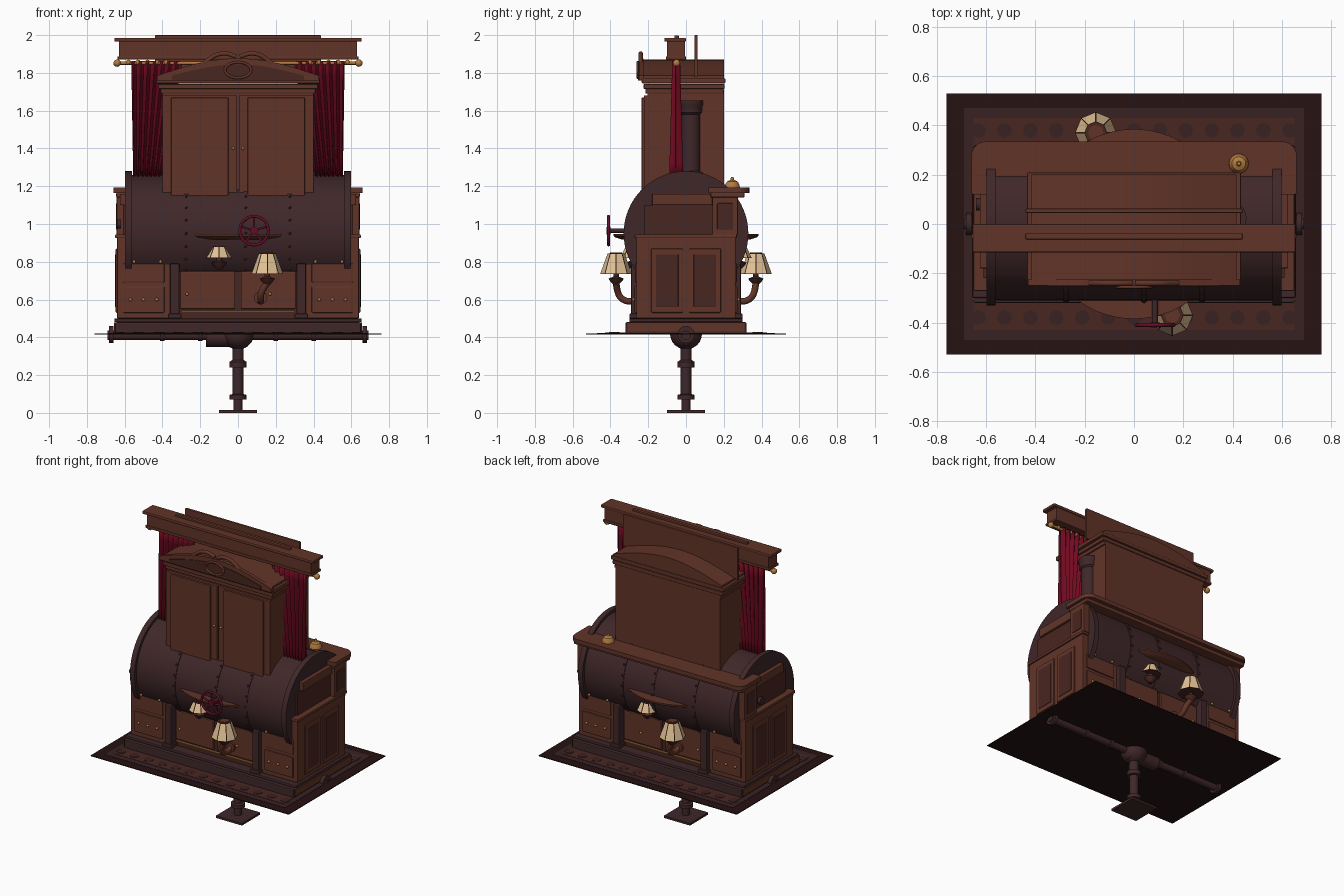
import bpy, bmesh, math
from mathutils import Matrix, Vector

cube = bpy.data.objects.get("Cube")
if cube:
    bpy.data.objects.remove(cube, do_unlink=True)


def material(name, *color):
    mat = bpy.data.materials.new(name)
    mat.use_nodes = True
    rgba = (*color, 1)
    mat.diffuse_color = rgba
    bsdf = next(n for n in mat.node_tree.nodes if n.type == 'BSDF_PRINCIPLED')
    bsdf.inputs["Base Color"].default_value = rgba
    bsdf.inputs["Roughness"].default_value = 0.8
    return mat


wood = material("mahogany wood", .12, .034, .021)
dark_wood = material("dark wood", .066, .019, .014)
iron = material("dark iron", .05, .02, .022)
velvet = material("crimson velvet", .17, .003, .015)
wheel_red = material("dark red", .12, .004, .02)
shade_cream = material("cream glass", .76, .54, .3)
brass = material("brass", .45, .2, .05)
rug_edge = material("rug border", .019, .006, .006)
rug_field = material("rug field", .04, .016, .017)


def finish(name, bm, mats, smooth=False):
    bmesh.ops.recalc_face_normals(bm, faces=bm.faces)
    mesh = bpy.data.meshes.new(name)
    bm.to_mesh(mesh)
    bm.free()
    for mat in (mats if isinstance(mats, list) else [mats]):
        mesh.materials.append(mat)
    if smooth:
        for poly in mesh.polygons:
            poly.use_smooth = True
        mesh.set_sharp_from_angle(angle=math.radians(35))
    obj = bpy.data.objects.new(name, mesh)
    bpy.context.collection.objects.link(obj)
    return obj


def box(name, mat, xs, ys, zs, bevel=0):
    """Box between three (low, high) ranges; a single number means plus and minus it."""
    spans = [s if isinstance(s, tuple) else (-s, s) for s in (xs, ys, zs)]
    bm = bmesh.new()
    bmesh.ops.create_cube(bm, size=1)
    for v in bm.verts:
        v.co = [a + (b - a) * (c + .5) for (a, b), c in zip(spans, v.co)]
    obj = finish(name, bm, mat)
    if bevel:
        mod = obj.modifiers.new("bevel", 'BEVEL')
        mod.width, mod.segments = bevel, 2
    return obj


def side_box(name, mat, xs, ys, zs, bevel=0):
    """The same box on the left and on the right."""
    box("left_" + name, mat, xs, ys, zs, bevel)
    box("right_" + name, mat, (-xs[1], -xs[0]), ys, zs, bevel)


def lathe(name, mat, profile, center, axis='Z', sides=32):
    """Turn a profile of (radius, height) pairs about an axis."""
    turn = {'X': Matrix.Rotation(math.pi / 2, 4, 'Y'),
            'Y': Matrix.Rotation(math.pi / 2, 4, 'X'), 'Z': Matrix()}[axis]
    bm = bmesh.new()
    rings = []
    for r, h in profile:
        rings.append([bm.verts.new(turn @ Vector((r * math.cos(a), r * math.sin(a), h)))
                      for a in (math.tau * i / sides for i in range(sides))])
    for low, high in zip(rings, rings[1:]):
        for i in range(sides):
            j = (i + 1) % sides
            bm.faces.new((low[i], low[j], high[j], high[i]))
    bm.faces.new(rings[0])
    bm.faces.new(rings[-1])
    obj = finish(name, bm, mat, True)
    obj.location = center
    return obj


def rod(name, mat, center, radius, half, axis='Z', sides=32):
    return lathe(name, mat, [(radius, -half), (radius, half)], center, axis, sides)


def balls(name, mat, centers, radius, detail=2):
    bm = bmesh.new()
    for c in centers:
        bmesh.ops.create_icosphere(bm, subdivisions=detail, radius=radius,
                                   matrix=Matrix.Translation(c))
    return finish(name, bm, mat, True)


def tube(name, mat, points, radius, closed=False):
    curve = bpy.data.curves.new(name, 'CURVE')
    curve.dimensions = '3D'
    curve.bevel_depth, curve.bevel_resolution = radius, 3
    curve.use_fill_caps = True
    spline = curve.splines.new('NURBS')
    spline.points.add(len(points) - 1)
    for p, co in zip(spline.points, points):
        p.co = (*co, 1)
    spline.use_endpoint_u, spline.use_cyclic_u, spline.order_u = not closed, closed, 3
    curve.materials.append(mat)
    obj = bpy.data.objects.new(name, curve)
    bpy.context.collection.objects.link(obj)


# Rug: border, field, patterned strip and its dots
box("rug_border", rug_edge, .76, .53, (.416, .421))
box("rug_field", rug_field, .69, .47, (.42, .423))
box("rug_strip", dark_wood, .65, .43, (.422, .425))
for y in (-.38, .38):
    for i in range(-6, 7):
        rod("rug_dot", rug_field, (i * .105, y, .425), .03, .002, sides=10)

# Stand below the rug
box("foot_plate", iron, .1, .1, (0, .015))
lathe("post", iron, [(.024, .01), (.024, .07), (.045, .07), (.045, .095), (.028, .1), (.028, .24),
                     (.045, .24), (.045, .27), (.03, .28), (.03, .4)], (0, 0, 0))
rod("cross_pipe", iron, (0, 0, .41), .025, .69, 'X')
balls("pipe_joint", iron, [(0, 0, .42)], .085, 3)
rod("joint_collar", iron, (-.06, 0, .4), .05, .11, 'X')
for x in (-.67, -.4, -.2, .2, .4, .67):
    rod("pipe_flange", iron, (x, 0, .415), .045 if abs(x) > .5 else .034, .012, 'X')

# Plinth and lower cabinet
box("plinth", iron, .65, .32, (.42, .48), .006)
box("plinth_moulding", iron, .655, .3, (.48, .5), .006)
side_box("plinth_end", wood, (.6, .656), (-.31, .31), (.43, .478))
box("cabinet_core", dark_wood, .62, .235, (.49, .92))
side_box("cabinet", wood, (.36, .64), (-.262, .262), (.5, .94), .004)
side_box("cabinet_cap", wood, (.595, .65), (-.272, .27), (.925, .945), .005)
for y in (-.1, .1):
    side_box("end_panel", wood, (.63, .648), (y - .085, y + .085), (.53, .87), .006)
    side_box("end_panel_field", dark_wood, (.64, .651), (y - .06, y + .06), (.56, .84), .004)

# Drawers, panels, straps and knobs on the front and back
for face, s in (("front", -1), ("back", 1)):
    def depth(near, far):
        return tuple(sorted((s * near, s * far)))
    for x0 in (-.305, .015):
        box(face + "_middle_panel", wood, (x0, x0 + .29), depth(.22, .25), (.55, .75), .006)
    side_box(face + "_drawer", wood, (.39, .61), depth(.25, .272), (.53, .67), .005)
    side_box(face + "_upper_drawer", wood, (.39, .61), depth(.25, .27), (.69, .79), .005)
    box(face + "_brass_rail", brass, .3, depth(.24, .254), (.535, .541))
    side_box(face + "_strap", iron, (.31, .36), depth(.23, .29), (.5, .79), .005)
    side_box(face + "_strap_foot", iron, (.3, .37), depth(.23, .3), (.5, .525), .004)
    balls(face + "_knobs", brass,
          [(x * m, s * .277, z) for m in (-1, 1)
           for x, z in ((.43, .6), (.57, .6), (.5, .6), (.41, .8), (.55, .8))]
          + [(x, s * .255, .63) for x in (-.27, .17)], .009)

# Boiler barrel lying along x, with flanges, seams and rivets
axis_z, radius = .95, .31
rod("barrel", iron, (0, 0, axis_z), radius, .59, 'X', 64)
for x in (-.58, .58):
    rod("barrel_flange", iron, (x, 0, axis_z), .33, .018, 'X', 64)
for x in (-.275, .04, .275):
    rod("barrel_seam", iron, (x, 0, axis_z), radius + .004, .012, 'X', 64)
    balls("seam_rivets", iron, [(x, (radius + .004) * math.cos(a), axis_z + (radius + .004) * math.sin(a))
                                for a in (math.tau * i / 28 for i in range(28))], .008, 1)

# Rear counter with end posts and a bell
bm = bmesh.new()
for cx, cy, start in ((.6, .275, 0), (-.6, .275, 1), (-.65, .13, 2), (.65, .13, 3)):
    r = .06 if cy > .2 else .01
    for i in range(7):
        a = (start + i / 6) * math.pi / 2
        bm.verts.new((cx + r * math.cos(a), cy + r * math.sin(a), 1.165))
top = bm.faces.new(bm.verts)
lifted = bmesh.ops.extrude_face_region(bm, geom=[top])["geom"]
bmesh.ops.translate(bm, vec=(0, 0, .028), verts=[v for v in lifted if isinstance(v, bmesh.types.BMVert)])
finish("counter_top", bm, wood)
box("counter_moulding", wood, .645, (.13, .31), (1.14, 1.167), .006)
side_box("end_post", wood, (.595, .642), (.14, .275), (.94, 1.15), .005)
side_box("end_post_panel", dark_wood, (.63, .646), (.165, .25), (.97, 1.11), .004)
side_box("end_rail", wood, (.59, .625), (-.18, .14), (1.1, 1.16), .005)
side_box("end_board", dark_wood, (.59, .61), (-.22, .14), (.94, 1.1))
lathe("bell", brass, [(.04, 0), (.038, .015), (.028, .032), (.01, .04), (.007, .055)], (.425, .245, 1.193))
rod("side_valve", iron, (-.63, .08, 1), .025, .01, 'X', 12)

# Upper wardrobe with doors, cornice and arched top
box("wardrobe", wood, .4, (-.205, .2), (1.1, 1.7))
for s in (-1, 1):
    box("door", wood, tuple(sorted((s * .004, s * .4))), (-.222, -.2), (1.14, 1.68), .003)
    box("door_panel", wood, tuple(sorted((s * .05, s * .355))), (-.235, -.21), (1.14, 1.67), .006)
    balls("door_knob", brass, [(s * .025, -.225, 1.4)], .008)
for i, z in enumerate((1.69, 1.715, 1.745)):
    box("cornice", wood, .41 + i * .012, (-.215 - i * .01, .2 + i * .004), (z, z + .026), .005)


def arch(name, mat, half, rise, ys):
    xs = [half * (i / 10 - 1) for i in range(21)]
    outline = [(x, 1.785 + rise * math.cos(x / half * math.pi / 2)) for x in xs]
    bm = bmesh.new()
    rows = [[bm.verts.new((x, y, z)) for x, z in [(-half, 1.76)] + outline + [(half, 1.76)]] for y in ys]
    bm.faces.new(rows[0])
    bm.faces.new(rows[1])
    for i in range(len(rows[0])):
        j = (i + 1) % len(rows[0])
        bm.faces.new((rows[0][i], rows[0][j], rows[1][j], rows[1][i]))
    return finish(name, bm, mat, True)


arch("pediment", wood, .415, .085, (-.23, .2))
arch("pediment_rim", wood, .43, .092, (-.25, -.225))
arch("pediment_field", dark_wood, .35, .06, (-.254, -.24))
ring = [i * math.tau / 16 for i in range(16)]
tube("oval_emblem", wood, [(.07 * math.cos(a), -.256, 1.815 + .042 * math.sin(a)) for a in ring], .007, True)
for s in (-1, 1):
    tube("crest_scroll", wood, [(s * x, -.24, z) for x, z in
                                ((.01, 1.885), (.05, 1.905), (.11, 1.9), (.15, 1.875), (.18, 1.85))], .012)

# Pelmet, back board, curtain rod and curtains
box("pelmet", wood, .63, (-.1, -.005), (1.88, 1.97))
box("pelmet_top", wood, .655, (-.115, 0), (1.965, 1.986), .006)
box("pelmet_bottom", wood, .638, (-.107, 0), (1.87, 1.888), .005)
box("pelmet_ridge", wood, .44, (-.062, -.038), (1.98, 1.998), .004)
box("back_board", wood, .44, (.045, .062), (1.78, 2), .004)
rod("curtain_rod", brass, (0, -.05, 1.852), .009, .63, 'X', 12)
balls("rod_ends", brass, [(-.64, -.05, 1.852), (.64, -.05, 1.852)], .02)
balls("curtain_rings", brass, [(s * (.38 + .05 * i), -.05, 1.856) for s in (-1, 1) for i in range(5)], .014)
for s in (-1, 1):
    bm = bmesh.new()
    folds, drops = 56, 8
    grid = []
    for j in range(drops + 1):
        t = j / drops
        inner, outer = .3 + .1 * t, .565 - .01 * t
        grid.append([bm.verts.new((s * (inner + (outer - inner) * i / folds),
                                   -.055 + (.018 + .016 * t) * math.sin(i * math.tau / 8),
                                   1.862 - .61 * t)) for i in range(folds + 1)])
    for a, b in zip(grid, grid[1:]):
        for i in range(folds):
            bm.faces.new((a[i], a[i + 1], b[i + 1], b[i]))
    curtain = finish("curtain", bm, velvet, True)
    curtain.modifiers.new("cloth", 'SOLIDIFY').thickness = .006

# Chimney pipe beside the wardrobe
lathe("chimney_pipe", iron, [(.065, 1.2), (.065, 1.27), (.05, 1.28), (.05, 1.58), (.06, 1.59),
                             (.06, 1.62), (.066, 1.63), (.066, 1.655)], (.39, .025, 0))

# Round tray through the barrel
lathe("round_tray", wood, [(.34, .918), (.375, .93), (.385, .937), (.385, .947)], (0, 0, 0), sides=64)


# Lamps, repeated half a turn round for the back
def lamp(x, y, z, low, high, height):
    shade = bmesh.new()
    bmesh.ops.create_cone(shade, cap_ends=True, segments=8, radius1=low, radius2=high, depth=height,
                          matrix=Matrix.Translation((x, y, z)))
    sides = [f for f in shade.faces if len(f.verts) == 4]
    for f in shade.faces:
        f.material_index = 1
    bmesh.ops.inset_individual(shade, faces=sides, thickness=.004)
    for f in sides:
        f.material_index = 0
    finish("lamp_shade", shade, [shade_cream, dark_wood])
    base = z - height / 2
    lathe("lamp_stem", dark_wood, [(.012, -.06), (.035, -.035), (.04, -.025), (.015, -.015), (.015, .01)],
          (x, y, base), sides=16)
    rod("lamp_cap", wood, (x, y, z + height / 2), high * .7, .004, sides=8)


for s in (-1, 1):
    lamp(-s * .155, s * .37, .79, .084, .045, .108)
    lamp(s * .1, s * .28, .85, .068, .04, .06)
    tube("lamp_arm", wood, [(-s * .12, s * y, z) for y, z in ((.24, .61), (.29, .585), (.34, .6), (.365, .64))]
         + [(-s * .155, s * .37, .69)], .018)
    rod("arm_mount", wood, (-s * .12, s * .25, .61), .035, .012, 'Y', 16)

# Hand wheel on the front
hub = Vector((.085, -.41, .965))
tube("wheel_rim", wheel_red, [hub + Vector((.077 * math.cos(a), 0, .077 * math.sin(a))) for a in ring], .008, True)
for i in range(5):
    a = math.pi / 2 + i * math.tau / 5
    tube("wheel_spoke", wheel_red, [hub, hub + Vector((.075 * math.cos(a), 0, .075 * math.sin(a)))], .006)
rod("wheel_hub", wheel_red, hub, .02, .01, 'Y', 16)
rod("wheel_shaft", iron, (.085, -.35, .965), .012, .055, 'Y', 16)
